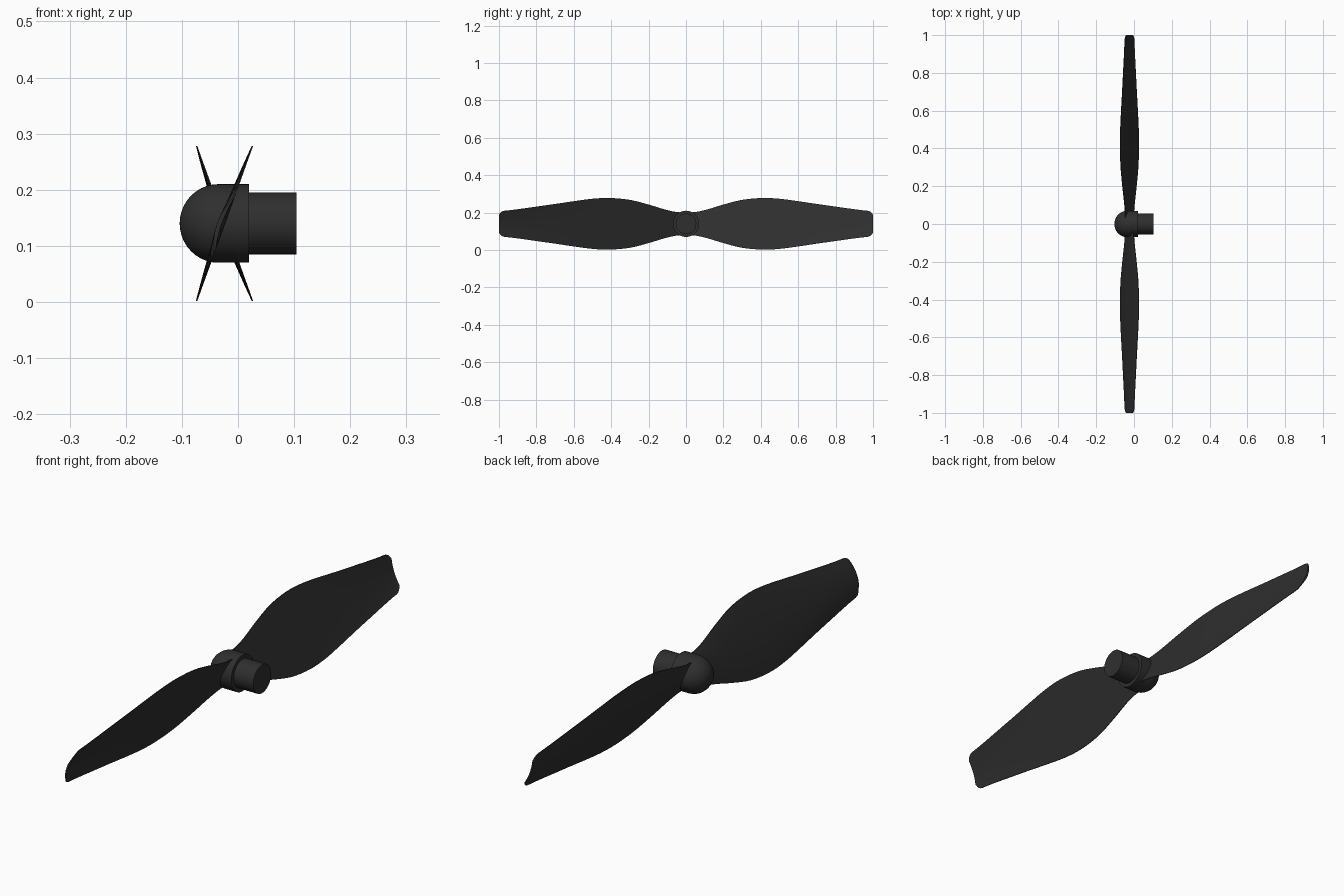
import bpy, bmesh, math
from mathutils import Vector, Matrix

if "Cube" in bpy.data.objects:
    bpy.data.objects.remove(bpy.data.objects["Cube"])

ZC, XC = 0.14, -0.024   # hub axis height, blade plane offset
mat = bpy.data.materials.new("dark_plastic")
mat.diffuse_color = (0.028, 0.028, 0.028, 1)
mat.use_nodes = True
mat.node_tree.nodes["Principled BSDF"].inputs["Base Color"].default_value = mat.diffuse_color


def finish(name, bm, angle):
    bmesh.ops.recalc_face_normals(bm, faces=bm.faces)
    me = bpy.data.meshes.new(name)
    bm.to_mesh(me)
    bm.free()
    ob = bpy.data.objects.new(name, me)
    bpy.context.collection.objects.link(ob)
    me.materials.append(mat)
    bpy.ops.object.select_all(action='DESELECT')
    ob.select_set(True)
    bpy.context.view_layer.objects.active = ob
    bpy.ops.object.shade_smooth_by_angle(angle=math.radians(angle))
    return ob


def lathe_x(name, profile, sides=48):
    # revolve (x, radius) points around the hub axis
    bm = bmesh.new()
    vs = [bm.verts.new((x, 0, ZC + r)) for x, r in profile]
    edges = [bm.edges.new(p) for p in zip(vs, vs[1:])]
    bmesh.ops.spin(bm, geom=vs + edges, cent=(0, 0, ZC), axis=(1, 0, 0),
                   angle=2 * math.pi, steps=sides)
    bmesh.ops.remove_doubles(bm, verts=bm.verts, dist=1e-5)
    return finish(name, bm, 35)


def smooth_curve(pts, x):
    # Catmull-Rom style interpolation through (x, value) points
    i = max(j for j in range(len(pts) - 1) if pts[j][0] <= x + 1e-9)
    a, b = pts[i], pts[i + 1]
    p, n = pts[max(i - 1, 0)], pts[min(i + 2, len(pts) - 1)]
    d = b[0] - a[0]
    m0 = (b[1] - p[1]) / (b[0] - p[0]) * d
    m1 = (n[1] - a[1]) / (n[0] - a[0]) * d
    t = (x - a[0]) / d
    return ((2*t**3 - 3*t*t + 1) * a[1] + (t**3 - 2*t*t + t) * m0
            + (3*t*t - 2*t**3) * b[1] + (t**3 - t*t) * m1)


# blade half-height along the span
CHORD = [(0, .06), (.05, .063), (.1, .073), (.2, .103), (.3, .128), (.41, .138),
         (.5, .134), (.6, .121), (.7, .106), (.8, .092), (.9, .078), (.97, .07), (1.01, .069)]


def blade(name, flip):
    bm = bmesh.new()
    n = 16
    stations = [i * 0.97 / 36 for i in range(37)] + [.98, .988, .994, .998, 1.0]
    rings = []
    for y in stations:
        h = smooth_curve(CHORD, y)
        if y > .97:   # rounded tip corners
            h -= .03 - math.sqrt(max(.03**2 - (y - .97)**2, 0)) if y < .999 else .022
        camber = .004 + .005 * max(0, (y - .4) / .6)
        ring = []
        for side in (1, -1):
            for k in range(n + 1):
                s = side * math.cos(math.pi * k / n)
                th = .0012 + (.0045 - .0015 * y) * (1 - s * s)
                x = XC + .36 * h * s + camber * (s * s - 1) + side * th
                ring.append(bm.verts.new((x, -y, h * s)))
        rings.append(ring)
    m = len(rings[0])
    for a, b in zip(rings, rings[1:]):
        for k in range(m):
            bm.faces.new((a[k], a[(k + 1) % m], b[(k + 1) % m], b[k]))
    # strip caps at root and tip
    for r in (rings[0], rings[-1]):
        for k in range(n):
            bm.faces.new((r[k], r[k + 1], r[m - 2 - k], r[m - 1 - k]))
    if flip:
        bmesh.ops.rotate(bm, verts=bm.verts, cent=(0, 0, 0),
                         matrix=Matrix.Rotation(math.pi, 3, 'X'))
    bmesh.ops.translate(bm, verts=bm.verts, vec=Vector((0, 0, ZC)))
    return finish(name, bm, 40)


# domed hub
dome = [(-.035 - .069 * math.cos(math.radians(a)), .07 * math.sin(math.radians(a)))
        for a in range(0, 91, 9)]
lathe_x("hub", dome + [(.02, .07), (.02, 0)])
# rear shaft
lathe_x("shaft", [(.0, 0), (.0, .055), (.104, .055), (.104, 0)])
# two opposite blades
blade("blade_front", False)
blade("blade_back", True)
